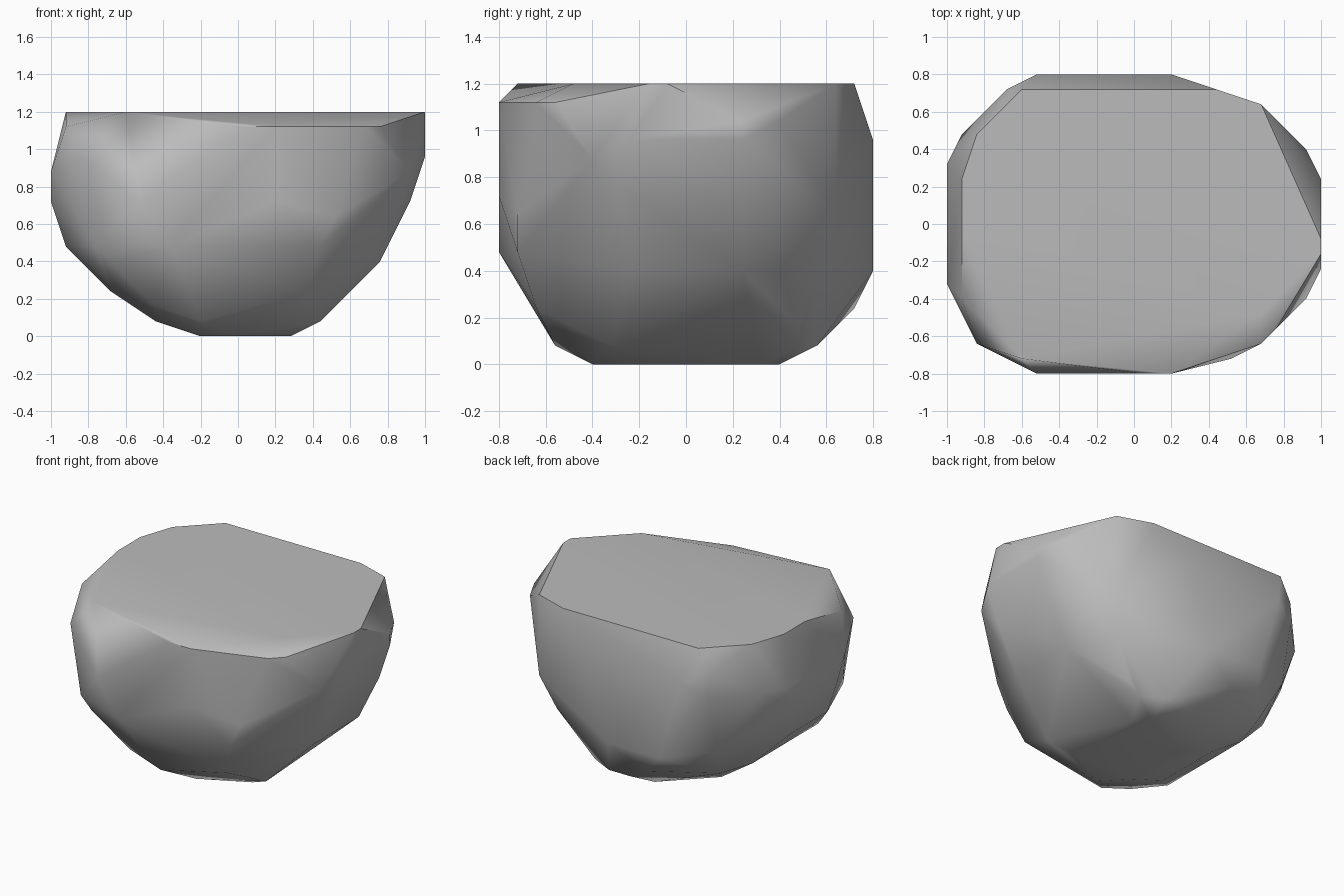
import bpy
import bmesh
import math

default_cube = bpy.data.objects.get("Cube")
if default_cube:
    bpy.data.objects.remove(default_cube, do_unlink=True)

STEP = 0.08  # the boulder's corners sit on a regular lattice


def flat_material(name, colour):
    material = bpy.data.materials.new(name)
    material.use_nodes = True
    material.diffuse_color = colour
    shader = material.node_tree.nodes["Principled BSDF"]
    shader.inputs["Base Color"].default_value = colour
    shader.inputs["Roughness"].default_value = 0.9
    return material


def add_level(mesh, height, outline):
    """Corners of one horizontal slice: x counted from the right end, y from the centre."""
    for across, depth in outline:
        mesh.verts.new((across * STEP - 1, depth * STEP, height * STEP))


def both_sides(across, depth):
    """A matching front and back pair of corners."""
    return [(across, depth), (across, -depth)]


boulder_mesh = bmesh.new()

# Level top and its chipped rim
add_level(boulder_mesh, 15, [(1, 3), (2, 6), (5, 9), (18, 9), (21, 8), (25, -1),
                             (25, -2), (21, -6), (5, -9), (1, 0)])
add_level(boulder_mesh, 14, [(13, -10), (15, -10), (21, -8), (22, -7), (1, -5)])
add_level(boulder_mesh, 13, [(25, 3), (24, 5), (4, 9)])

# Broad middle
add_level(boulder_mesh, 12, [(6, 10), (15, 10), (2, -8), (25, -3), (25, 3)])
add_level(boulder_mesh, 11, both_sides(0, 4) + [(24, -5), (1, 6), (4, 9), (22, 7)])
add_level(boulder_mesh, 9, both_sides(0, 3) + both_sides(24, 3) + [(6, -10), (15, -10)])
add_level(boulder_mesh, 8, [(19, -9), (21, 8)])

# Tapering underside
add_level(boulder_mesh, 6, [(1, 2), (1, -3), (4, 8), (8, -10), (3, -8), (18, -9)])
add_level(boulder_mesh, 5, both_sides(22, 3) + [(20, 7), (8, 10), (13, 10), (4, -8)])
add_level(boulder_mesh, 3, [(4, 3), (4, -6), (17, -8), (10, 9), (5, 6)])
add_level(boulder_mesh, 2, [(7, -7), (18, 6)])
add_level(boulder_mesh, 1, both_sides(7, 3) + [(10, -7), (18, -4), (17, 6), (13, 7), (15, 7)])

# Resting face
add_level(boulder_mesh, 0, [(10, -3), (10, 3), (12, 5), (15, 5), (16, 4), (16, -3), (12, -5)])

# Wrap the slices in one faceted skin
hull = bmesh.ops.convex_hull(boulder_mesh, input=boulder_mesh.verts[:])
unused = {item for key in ("geom_interior", "geom_unused") for item in hull[key]
          if isinstance(item, bmesh.types.BMVert)}
bmesh.ops.delete(boulder_mesh, geom=list(unused), context="VERTS")
bmesh.ops.dissolve_limit(boulder_mesh, angle_limit=math.radians(1),
                         verts=boulder_mesh.verts[:], edges=boulder_mesh.edges[:])
bmesh.ops.recalc_face_normals(boulder_mesh, faces=boulder_mesh.faces[:])

mesh_data = bpy.data.meshes.new("boulder")
boulder_mesh.to_mesh(mesh_data)
boulder_mesh.free()
mesh_data.materials.append(flat_material("stone grey", (0.5, 0.5, 0.5, 1)))

boulder = bpy.data.objects.new("boulder", mesh_data)
bpy.context.collection.objects.link(boulder)

# Soft sides, crisp rim, large faces kept flat
bpy.ops.object.select_all(action="DESELECT")
boulder.select_set(True)
bpy.context.view_layer.objects.active = boulder
bpy.ops.object.shade_smooth_by_angle(angle=math.radians(40))
weighting = boulder.modifiers.new("flat large faces", "WEIGHTED_NORMAL")
weighting.keep_sharp = True
